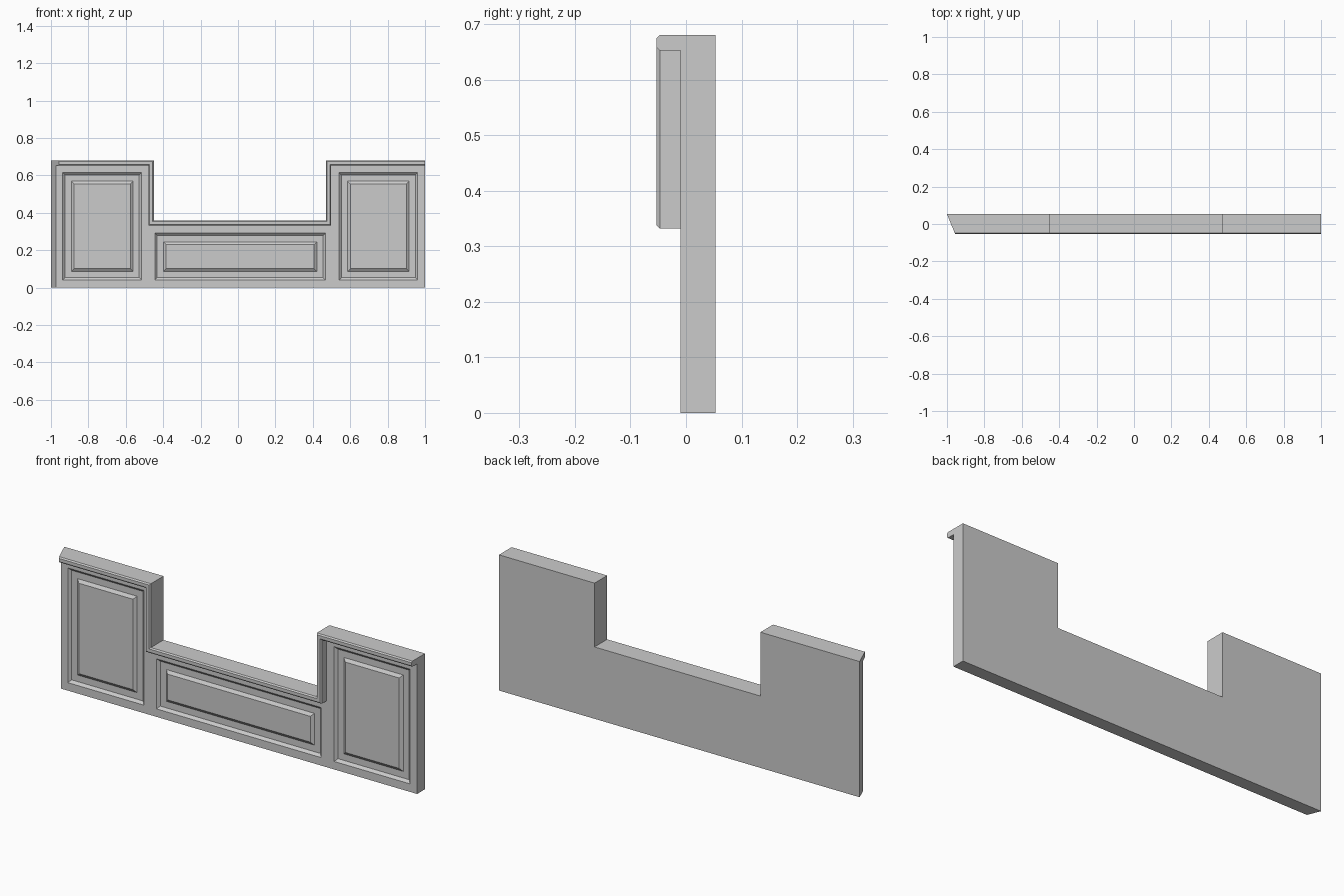
import bpy, bmesh

if "Cube" in bpy.data.objects:
    bpy.data.objects.remove(bpy.data.objects["Cube"])

BACK, FACE, FRONT = 0.053, -0.01, -0.053
NL, NR, TOP, LOW = -0.45, 0.47, 0.68, 0.36     # notch sides and heights
RIM = FACE + 0.012                             # depth of panel recess


def mitre_x(y):
    """Left end is cut at an angle through the depth."""
    return -1 + (BACK - y) * 0.41


def finish(name, bm):
    bmesh.ops.remove_doubles(bm, verts=bm.verts, dist=1e-5)
    bmesh.ops.recalc_face_normals(bm, faces=bm.faces)
    me = bpy.data.meshes.new(name)
    bm.to_mesh(me)
    bm.free()
    ob = bpy.data.objects.new(name, me)
    bpy.context.collection.objects.link(ob)
    return ob


def top_path(y, d):
    """Stepped top edge, offset inward by d, at depth y."""
    pts = [(mitre_x(y), TOP - d), (NL - d, TOP - d), (NL - d, LOW - d),
           (NR + d, LOW - d), (NR + d, TOP - d), (1, TOP - d)]
    return [(x, y, z) for x, z in pts]


def rect(x0, x1, z0, z1, y, inset=0):
    x0, x1, z0, z1 = x0 + inset, x1 - inset, z0 + inset, z1 - inset
    return [(x0, y, z0), (x1, y, z0), (x1, y, z1), (x0, y, z1)]


def bridge(bm, a, b, closed=True):
    n = len(a)
    for i in range(n if closed else n - 1):
        j = (i + 1) % n
        bm.faces.new((a[i], a[j], b[j], b[i]))


def add_loop(bm, pts):
    return [bm.verts.new(p) for p in pts]


panels = {
    "left_panel": (-0.937, -0.515, 0.04, 0.615),
    "middle_panel": (-0.445, 0.468, 0.04, 0.291),
    "right_panel": (0.54, 0.961, 0.04, 0.615),
}

# Board with mitred left end and openings for the panels, panels built in
bm = bmesh.new()
outline = [add_loop(bm, top_path(y, 0) + [(1, y, 0), (mitre_x(y), y, 0)])
           for y in (FACE, BACK)]
bridge(bm, outline[0], outline[1])
bm.faces.new(outline[1])
n = len(outline[0])
front_edges = [bm.edges.get((outline[0][i], outline[0][(i + 1) % n])) for i in range(n)]
for box in panels.values():
    # sloped rim, flat recess, bevelled raised field
    steps = [(FACE, 0), (RIM, 0.013), (RIM, 0.046), (FACE + 0.001, 0.061)]
    loops = [add_loop(bm, rect(*box, y, inset)) for y, inset in steps]
    for a, b in zip(loops, loops[1:]):
        bridge(bm, a, b)
    bm.faces.new(loops[-1])
    front_edges += [bm.edges.get((loops[0][i], loops[0][(i + 1) % 4])) for i in range(4)]
bmesh.ops.triangle_fill(bm, edges=front_edges, use_beauty=True, normal=(0, -1, 0))
finish("panelled_board", bm)

# Chamfered moulding following the stepped top edge
profile = [(FACE, 0), (FRONT + 0.006, 0), (FRONT, 0.006),
           (FRONT, 0.022), (FRONT + 0.006, 0.028), (FACE, 0.028)]
bm = bmesh.new()
rails = [add_loop(bm, top_path(y, d)) for y, d in profile]
for i in range(len(rails)):
    bridge(bm, rails[i], rails[(i + 1) % len(rails)], closed=False)
for end in (0, -1):
    bm.faces.new([r[end] for r in rails])
finish("top_moulding", bm)
